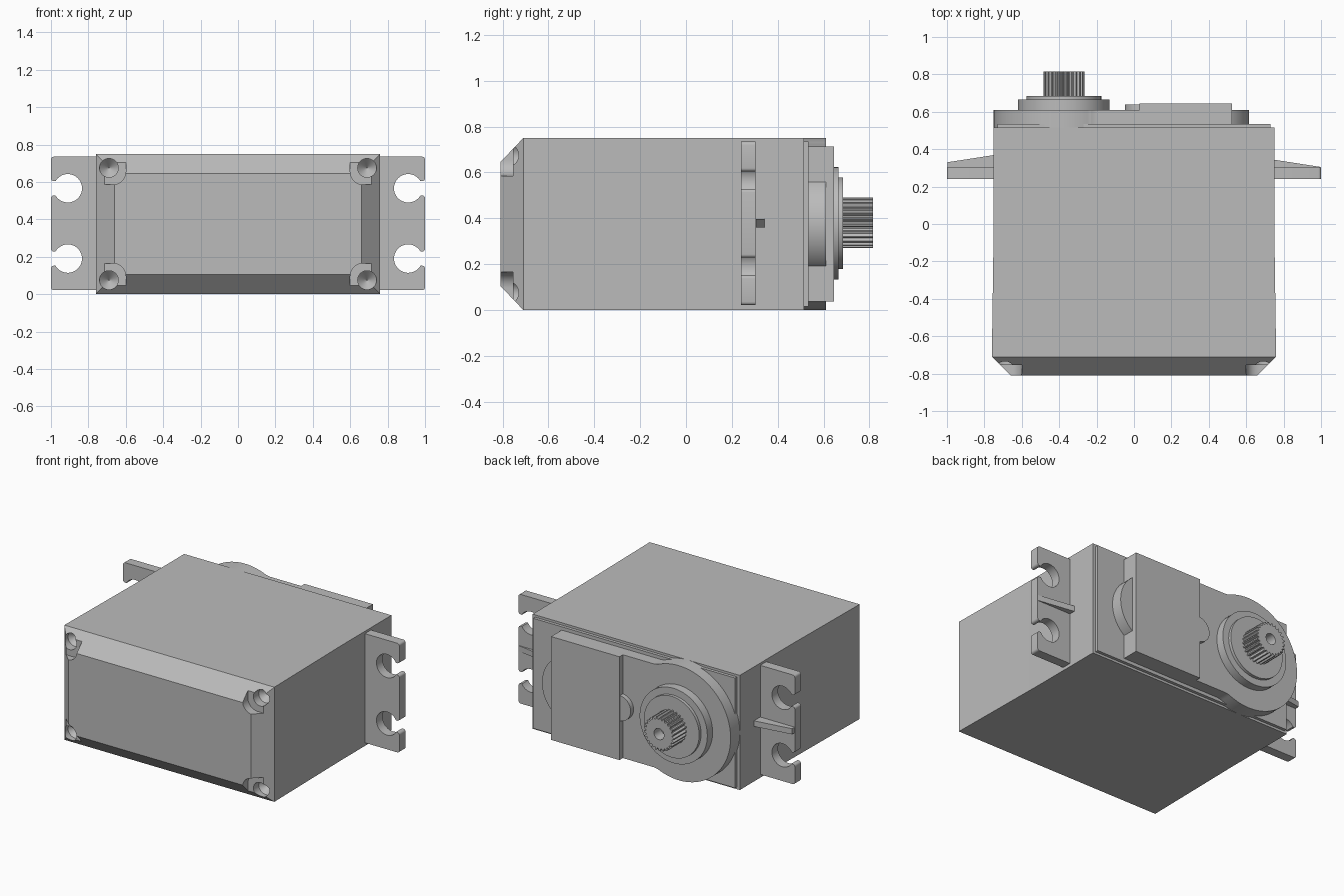
import bpy, bmesh
from math import sin, cos, pi, asin, atan2, sqrt, radians

cube = bpy.data.objects.get("Cube")
if cube:
    bpy.data.objects.remove(cube, do_unlink=True)

grey = bpy.data.materials.new("light grey plastic")
grey.use_nodes = True
COLOUR = (0.5, 0.5, 0.5, 1)
grey.diffuse_color = COLOUR
grey.node_tree.nodes["Principled BSDF"].inputs["Base Color"].default_value = COLOUR

MID = 0.375          # middle height of the case
SHAFT = -0.375       # x of the output shaft


def loft(name, sections):
    """Join (xz outline, y) sections into a capped solid along y."""
    bm = bmesh.new()
    rings = [[bm.verts.new((x, y, z)) for x, z in pts] for pts, y in sections]
    n = len(rings[0])
    for a, b in zip(rings, rings[1:]):
        for i in range(n):
            j = (i + 1) % n
            bm.faces.new((a[i], a[j], b[j], b[i]))
    bm.faces.new(rings[0])
    bm.faces.new(rings[-1])
    bmesh.ops.recalc_face_normals(bm, faces=bm.faces)
    mesh = bpy.data.meshes.new(name)
    bm.to_mesh(mesh)
    bm.free()
    mesh.materials.append(grey)
    ob = bpy.data.objects.new(name, mesh)
    bpy.context.collection.objects.link(ob)
    return ob


def prism(name, pts, y0, y1):
    return loft(name, [(pts, y0), (pts, y1)])


def rect(x0, x1, z0, z1):
    return [(x0, z0), (x1, z0), (x1, z1), (x0, z1)]


def arc(cx, cz, r, a0, a1, n=12):
    return [(cx + r * cos(a0 + (a1 - a0) * i / n), cz + r * sin(a0 + (a1 - a0) * i / n))
            for i in range(n + 1)]


def circle(cx, cz, r, n=64):
    return arc(cx, cz, r, 0, 2 * pi, n)[:-1]


def lathe(name, cx, cz, profile, n=64):
    return loft(name, [(circle(cx, cz, r, n), y) for r, y in profile])


def cut(ob, cutter):
    mod = ob.modifiers.new("cut", 'BOOLEAN')
    mod.operation, mod.solver, mod.object = 'DIFFERENCE', 'EXACT', cutter
    bpy.context.view_layer.objects.active = ob
    bpy.ops.object.modifier_apply(modifier=mod.name)
    bpy.data.objects.remove(cutter, do_unlink=True)


parts = []

# Case with bevelled front and slight taper
case = loft("case", [
    (rect(-0.66, 0.66, 0.105, 0.645), -0.81),
    (rect(-0.76, 0.76, 0, 0.75), -0.71),
    (rect(-0.75, 0.75, 0, 0.75), 0.0),
    (rect(-0.75, 0.75, 0, 0.75), 0.515)])
parts.append(case)

# Corner pockets and screw holes in the front
for sx in (-1, 1):
    for sz in (-1, 1):
        shape = [(0.6, 0.45)] + arc(0.67, 0.28, 0.07, pi, 1.5 * pi) + [(0.85, 0.21), (0.85, 0.45)]
        cut(case, prism("pocket", [(sx * x, MID + sz * z) for x, z in shape], -0.9, -0.755))
        cut(case, lathe("screw_hole", sx * 0.69, MID + sz * 0.3,
                        [(0.05, -0.9), (0.05, -0.70), (0.002, -0.65)], 32))

# Back lip
parts.append(prism("back_lip", rect(-0.73, 0.73, 0.015, 0.735), 0.5, 0.535))

# Gear cover: large disc blending into a straight neck
R, FIL, HALF = 0.375, 0.12, 0.338
dx = sqrt((R + FIL) ** 2 - (HALF + FIL) ** 2)
a = atan2(HALF + FIL, dx)
upper = [(0.1, HALF)] + arc(SHAFT + dx, HALF + FIL, FIL, 1.5 * pi, pi + a, 8)
upper += arc(SHAFT, 0, R, a, pi, 40)
outline = upper + [(x, -z) for x, z in reversed(upper[:-1])]
parts.append(prism("gear_cover", [(x, MID + z) for x, z in outline], 0.51, 0.61))

# Raised motor cover with round bumps at its two ends
parts.append(prism("motor_cover", rect(0.03, 0.525, MID - HALF, MID + HALF), 0.52, 0.645))
parts.append(lathe("motor_bump", 0.385, MID, [(0.23, 0.52), (0.23, 0.61)]))
parts.append(lathe("idler_bump", 0.035, MID, [(0.083, 0.6), (0.083, 0.64)], 32))

# Stepped shaft collar
parts.append(lathe("shaft_collar", SHAFT, MID + 0.003,
                   [(0.245, 0.6), (0.245, 0.665), (0.2, 0.665), (0.2, 0.685)]))

# Toothed output shaft with a screw hole in its end
TEETH = 25
radii = (0.095, 0.095, 0.11, 0.11)
toothed, bore = [], []
for i in range(TEETH * 4):
    t = 2 * pi * i / (TEETH * 4)
    for pts, r in ((toothed, radii[i % 4]), (bore, 0.036)):
        pts.append((SHAFT + r * cos(t), MID + 0.005 + r * sin(t)))
parts.append(loft("output_shaft", [(toothed, 0.67), (toothed, 0.815), (bore, 0.815), (bore, 0.74)]))

# Mounting ears with open keyhole slots, and their stiffening ribs
HOLE, SLOT, RND = 0.076, 0.038, 0.015
h = asin(SLOT / HOLE)
EAR_MID = 0.378
ear = [(0.74, -0.357)] + arc(0.985, -0.342, RND, -pi / 2, 0, 4)
for cz in (-0.188, 0.188):
    ear += arc(1 - RND, cz - SLOT - RND, RND, 0, pi / 2, 4)
    ear += arc(0.91, cz, HOLE, -h, h - 2 * pi, 40)
    ear += arc(1 - RND, cz + SLOT + RND, RND, -pi / 2, 0, 4)
ear += arc(0.985, 0.342, RND, 0, pi / 2, 4) + [(0.74, 0.357)]
for side, s, root, tip in (("left", 1, 0.345, 0.305), ("right", -1, 0.37, 0.33)):
    parts.append(prism(side + "_ear", [(s * x, EAR_MID + z) for x, z in ear], 0.24, 0.303))
    rib = prism(side + "_rib", rect(0.74, 0.998, 0.36, 0.397), 0.29, root)
    for v in rib.data.vertices:
        if v.co.y > 0.295 and v.co.x > 0.9:
            v.co.y = tip
        v.co.x *= s
    if s < 0:
        rib.data.flip_normals()
    parts.append(rib)

# Smooth the round walls, keep the edges crisp
bpy.ops.object.select_all(action='DESELECT')
for ob in parts:
    ob.select_set(True)
bpy.context.view_layer.objects.active = case
bpy.ops.object.shade_smooth_by_angle(angle=radians(30))
